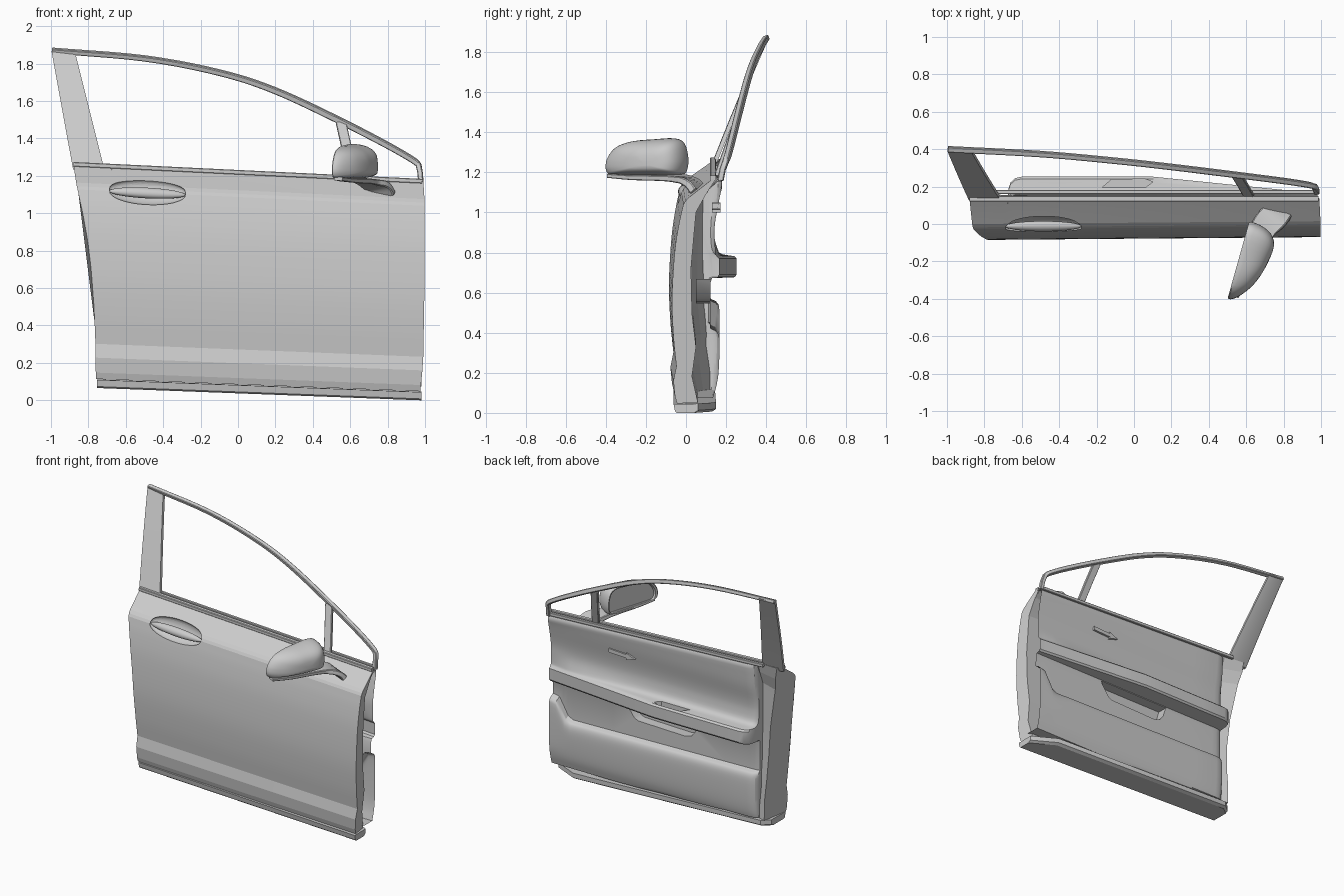
import bpy, bmesh, math
from mathutils import Vector

if "Cube" in bpy.data.objects:
    bpy.data.objects.remove(bpy.data.objects["Cube"])


def lerp(a, b, t):
    return a + (b - a) * t


def interp(x, pts):
    if x <= pts[0][0]:
        return pts[0][1]
    for (a, p), (b, q) in zip(pts, pts[1:]):
        if x <= b:
            return lerp(p, q, (x - a) / (b - a))
    return pts[-1][1]


def spline(pts, n=4):
    """Catmull-Rom through points of any dimension."""
    P = [Vector(p) for p in pts]
    P = [P[0] * 2 - P[1]] + P + [P[-1] * 2 - P[-2]]
    out = []
    for a, b, c, d in zip(P, P[1:], P[2:], P[3:]):
        for i in range(n):
            t = i / n
            out.append(0.5 * (2 * b + (c - a) * t + (2 * a - 5 * b + 4 * c - d) * t * t
                              + (3 * b - a - 3 * c + d) * t ** 3))
    return out + [P[-2]]


def smooth(ob, angle):
    bpy.ops.object.select_all(action='DESELECT')
    ob.select_set(True)
    bpy.context.view_layer.objects.active = ob
    bpy.ops.object.shade_smooth_by_angle(angle=math.radians(angle))


def loft(name, rings, angle=30):
    """Closed solid through a list of equal-length closed rings."""
    bm = bmesh.new()
    R = [[bm.verts.new(p) for p in r] for r in rings]
    n = len(R[0])
    for a, b in zip(R, R[1:]):
        for i in range(n):
            j = (i + 1) % n
            bm.faces.new((a[i], a[j], b[j], b[i]))
    bm.faces.new(R[0][::-1])
    bm.faces.new(R[-1])
    bmesh.ops.recalc_face_normals(bm, faces=bm.faces)
    me = bpy.data.meshes.new(name)
    bm.to_mesh(me)
    bm.free()
    ob = bpy.data.objects.new(name, me)
    bpy.context.collection.objects.link(ob)
    smooth(ob, angle)
    return ob


def sweep(name, path, side, w, h, angle=35):
    """Rectangular bar along a path; w along side, h across it. w, h may be lists."""
    rings = []
    for i, p in enumerate(path):
        p = Vector(p)
        t = (Vector(path[min(i + 1, len(path) - 1)]) - Vector(path[max(i - 1, 0)])).normalized()
        up = t.cross(Vector(side)).normalized()
        s = up.cross(t)
        f = i / (len(path) - 1)
        a, b = (interp(f, v) / 2 if isinstance(v, list) else v / 2 for v in (w, h))
        c = 0.3 * min(a, b)
        rings.append([p + s * x + up * y for x, y in (
            (a, b - c), (a - c, b), (c - a, b), (-a, b - c), (-a, c - b), (c - a, -b), (a - c, -b), (a, c - b))])
    return loft(name, rings, angle)


def ellipsoid(name, loc, size, rot):
    bpy.ops.mesh.primitive_uv_sphere_add(segments=40, ring_count=20, location=loc, rotation=rot)
    ob = bpy.context.object
    ob.name, ob.scale = name, size
    smooth(ob, 60)
    return ob


def cut(ob, cutter, angle):
    cutter.hide_render = True
    m = ob.modifiers.new("cut", 'BOOLEAN')
    m.object, m.operation, m.solver = cutter, 'DIFFERENCE', 'EXACT'
    bpy.context.view_layer.objects.active = ob
    bpy.ops.object.modifier_apply(modifier=m.name)
    bpy.data.objects.remove(cutter)
    smooth(ob, angle)


def zbot(x):
    return 0.085 - 0.038 * x


def ztop(x):
    return 1.217 - 0.0484 * x


REAR = [(.1, -.76), (.3, -.762), (.5, -.77), (.7, -.785), (.85, -.803), (1., -.83), (1.15, -.863), (1.26, -.88)]
FRONT = [(.05, .975), (.2, .99), (.6, .997), (1.1, .997), (1.18, .99)]

# door shell: outer skin with shoulder and sill crease, inner side set back
outer = [(-.06, 0), (-.07, .03), (-.078, .1)] + [tuple(p) for p in spline(
    [(-.063, .165), (-.078, .3), (-.085, .47), (-.072, .67), (-.05, .8), (-.028, .885)], 4)] + \
    [(-.018, .9), (0, .917), (.125, .993), (.135, 1)]
inner = [(.165, 1, .15), (.165, .93, .1), (.14, .85, .05), (.12, .6, .025), (.11, .4, .03),
         (.12, .25, .05), (.14, .12, .03), (.14, 0, .06)]
rings = []
for k in range(13):
    u = k / 12
    v = min(1, u * 8)
    skin = [(y + .015 * u * (t < .95), t, 0) for y, t in outer]
    ring = []
    for y, t, ins in skin + [(lerp(a, c, v), t, .035) for a, t, c in inner]:
        x = lerp(-.8, .98, u)
        for _ in range(3):
            z = lerp(zbot(x), ztop(x), t)
            x = lerp(interp(z, REAR) + ins, interp(z, FRONT) - ins * .4, u)
        ring.append((x, y, z))
    rings.append(ring)
shell = loft("door_shell", rings, 9)

# outer handle: scooped recess and a bar across it
tilt = (math.radians(-38), math.radians(3), 0)
cut(shell, ellipsoid("handle_recess", (-.485, -.008, 1.113), (.213, .045, .078), tilt), 9)
ellipsoid("outer_handle", (-.485, -.012, 1.108), (.205, .026, .03), tilt)

# sill strip below the door
loft("sill_strip", [[(x, y, zbot(x) + z) for y, z in (
    (-.062, -.004), (-.055, -.04), (-.045, -.048), (b - .02, -.048), (b, -.035), (b, -.002))]
    for x, b in ((-.755, .1), (-.7, .145), (.8, .15), (.98, .06))])

# inner trim panel with armrest ledge, recess and lower pocket roll
rings = []
for x, k in ((-.675, .2), (-.672, .55), (-.66, .8), (-.635, .95), (-.6, 1), (-.4, 1), (-.1, 1), (.1, 1), (.3, 1),
             (.5, 1), (.7, 1), (.82, 1), (.86, 1), (.9, 1), (.93, 1), (.96, 1), (.982, 1)):
    arm = interp(x, [(.1, .253), (.97, .165)])
    top = ztop(x) - .015
    pk = interp(x, [(-.6, .44), (.82, .41), (.86, .43), (.9, .5), (.93, .55), (.97, .56)])
    prof = [(.04, 1.05), (.16, top), (.174, top), (.18, top - .01)]
    prof += spline([(.18, top - .03), (.167, 1.07), (.145, .95), (.143, .87),
                    (min(.165, arm - .02), .8), (arm - .012, .782)], 4)
    prof += [(arm, .77), (arm, .69), (arm - .01, .677), (.13, .672), (.122, .65), (.12, pk + .012)]
    prof += spline([(.13, pk + .006), (.155, pk - .01), (.167, pk - .06), (.165, .25), (.155, .15), (.135, .075)], 4)
    prof.append((.04, .075))
    rings.append([(x, .1 + (y - .1) * k if y > .1 else y, max(z, zbot(x) + .005)) for y, z in
                  ((p[0], p[1]) for p in prof)])
trim = loft("inner_trim", rings, 32)

# grip opening in the armrest, and the storage bin sunk in the panel under it
cut(trim, loft("grip_cutter", [[(x, y, z) for x, y in (
    (-.17, .195), (-.12, .238), (.06, .24), (.1, .225), (.06, .195))] for z in (.7, .9)]), 32)
cut(trim, loft("bin_cutter", [[(x, y, z) for x, z in (
    (.4, .668), (.33, .57), (.3, .555), (-.08, .545), (-.13, .56), (-.16, .6), (-.18, .668))] for y in (.05, .3)]), 32)

# the trim is an open-backed moulding: drop its hidden back and front end
bm = bmesh.new()
bm.from_mesh(trim.data)
bmesh.ops.delete(bm, geom=[f for f in bm.faces if f.calc_center_median().y < .041
                           or all(v.co.x > .981 for v in f.verts)], context='FACES')
bm.to_mesh(trim.data)
bm.free()

# inner release lever with pointed end
loft("release_lever", [[(x, y, z) for x, z in (
    (.5, 1.045), (.36, 1.038), (.36, 1.05), (.29, 1.02), (.36, 1.0), (.36, 1.012), (.5, 1.018))] for y in (.13, .172)])

# belt rails on both sides of the window slot
for name, y, w in (("outer_belt_rail", .135, .03), ("inner_belt_rail", .172, .022)):
    x0 = -.88 if y < .15 else -.74
    sweep(name, [(x, y, ztop(x) + .002) for x in (x0, 0, .985)], (0, 1, 0), w, .025)

# window frame arch, down to the front corner
sweep("window_frame", [(.978, .172, 1.16), (.974, .183, 1.215)] + spline(
    [(.965, .2, 1.26), (.93, .21, 1.288), (.8, .23, 1.363), (.55, .262, 1.492), (.2, .305, 1.655), (-.1, .338, 1.752),
     (-.5, .374, 1.828), (-.994, .4, 1.87)], 5), (0, 1, .35), .03, [(0, .028), (.5, .034), (1, .026)])

# rear pillar blade and the slim quarter-window divider
rings = []
for i in range(9):
    t = i / 8
    y, z = lerp(.135, .398, t) - .004 * math.sin(math.pi * t), lerp(1.235, 1.867, t)
    a, b = lerp(-.882, -.997, t), lerp(-.715, -.873, t)
    rings.append([(a, y - .01, z), (b, y - .008, z), (b, y + .014, z), (a + .012, y + .014, z), (a, y + .008, z)])
loft("rear_pillar", rings)
sweep("quarter_divider", [(.615, .15, 1.18), (.585, .203, 1.33), (.55, .26, 1.487)], (1, 0, 0), .055, .022)

# mirror head: rounded outline domed forward from a recessed glass
e, n = Vector((.27, .963, 0)), Vector((.963, -.27, 0))
outline = spline([(0, 1.225), (.01, 1.27), (.055, 1.325), (.14, 1.355), (.25, 1.365), (.36, 1.37), (.41, 1.345),
                  (.43, 1.28), (.425, 1.215), (.39, 1.187), (.2, 1.183), (.04, 1.187), (.008, 1.2)], 3)


def mirror_ring(s, d):
    ring = []
    for a, z in outline:
        a = lerp(.25, a, s)
        depth = d * interp(a, [(0, .08), (.1, .12), (.2, .148), (.3, .165), (.43, .185)])
        ring.append(Vector((.5, -.4, 0)) + e * a + n * depth + Vector((0, 0, lerp(1.24, z, s))))
    return ring


rings = [mirror_ring(.88, .14), mirror_ring(.91, .02), mirror_ring(.97, 0)]
for i in range(11):
    q = math.radians(i * 8.8)
    rings.append(mirror_ring(math.cos(q) ** .62, .06 + .94 * math.sin(q)))
loft("mirror_head", rings, 40)

# mirror base: slim tray under the head turning into the foot on the door
sweep("mirror_arm", spline([(.535, -.385, 1.185), (.59, -.26, 1.178), (.66, -.09, 1.176), (.7, -.01, 1.165),
                            (.745, .035, 1.14), (.765, .065, 1.1)], 4), (.96, -.27, -.1),
      [(0, .05), (.4, .13), (.7, .15), (1, .16)], [(0, .02), (.5, .03), (1, .04)])
